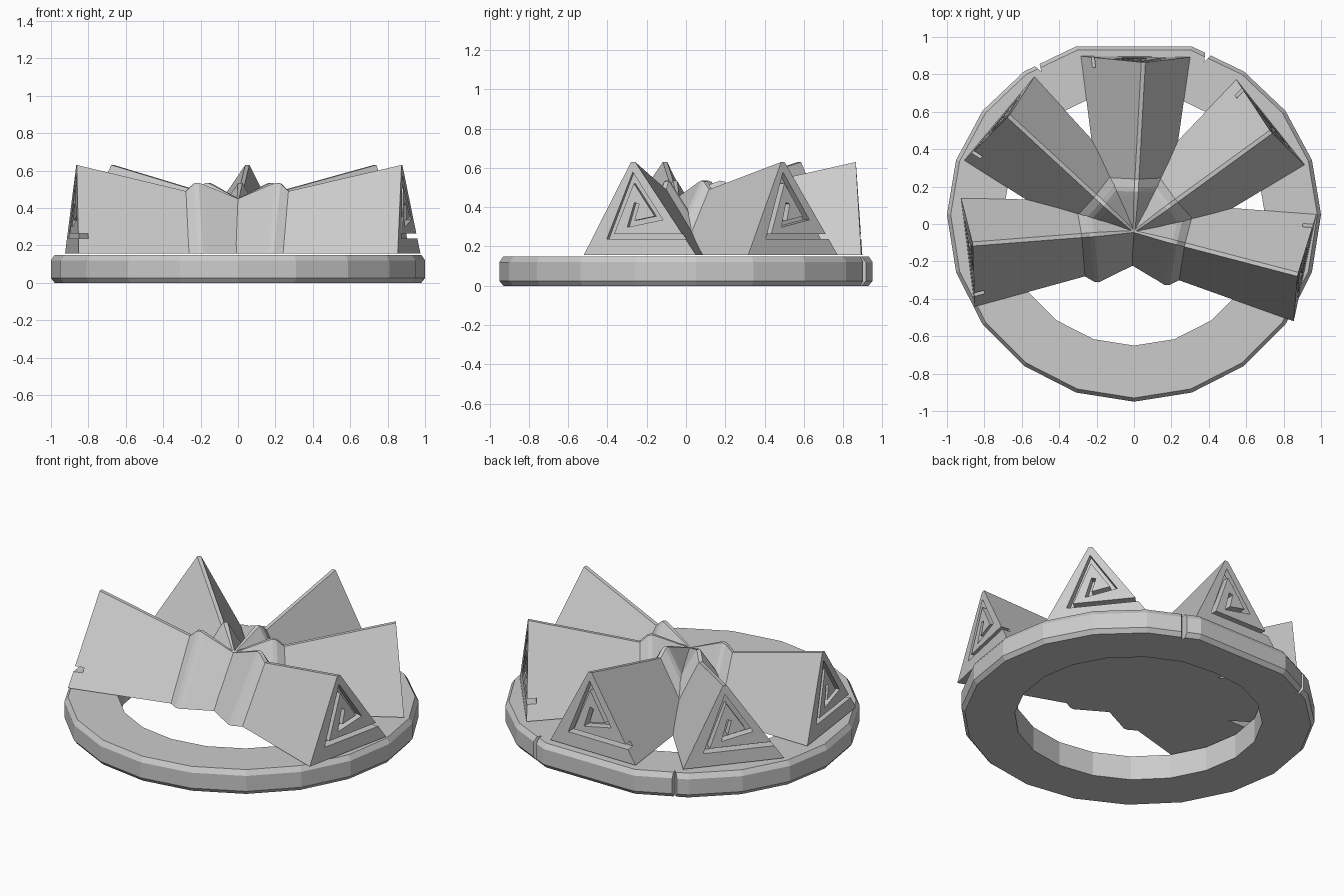
import bpy, bmesh
from math import sin, cos, radians, pi
from mathutils import Vector, Matrix

if "Cube" in bpy.data.objects:
    bpy.data.objects.remove(bpy.data.objects["Cube"])


def mesh_object(name, rings, closed=False):
    """Skin a list of equal-length vertex loops; closed joins last to first."""
    bm = bmesh.new()
    vs = [[bm.verts.new(p) for p in ring] for ring in rings]
    n, m = len(vs[0]), len(vs)
    for i in range(m if closed else m - 1):
        a, b = vs[i], vs[(i + 1) % m]
        for k in range(n):
            bm.faces.new((a[k], a[(k + 1) % n], b[(k + 1) % n], b[k]))
    if not closed:
        bm.faces.new(vs[0])
        bm.faces.new(vs[-1])
    bmesh.ops.recalc_face_normals(bm, faces=bm.faces)
    me = bpy.data.meshes.new(name)
    bm.to_mesh(me)
    bm.free()
    ob = bpy.data.objects.new(name, me)
    bpy.context.collection.objects.link(ob)
    return ob


def cut(ob, cutter):
    """Apply a boolean difference and delete the cutter."""
    cutter.hide_render = True
    mod = ob.modifiers.new("cut", 'BOOLEAN')
    mod.operation = 'DIFFERENCE'
    mod.solver = 'EXACT'
    mod.object = cutter
    bpy.context.view_layer.objects.active = ob
    bpy.ops.object.modifier_apply(modifier=mod.name)
    bpy.data.objects.remove(cutter)


# --- base ring: 20 sides, slightly flattened at the back
def ring_loop(r, z, flat):
    pts = []
    for k in range(20):
        a = -pi / 2 + k * pi / 10
        s = sin(a)
        y = 0.05 + r * (s * 0.946 if s > 0 else s)
        pts.append((r * cos(a), min(y, flat), z))
    return pts


ring = mesh_object("base_ring", [
    ring_loop(0.70, 0, 0.70), ring_loop(0.98, 0, 0.93), ring_loop(1.0, 0.025, 0.95),
    ring_loop(1.0, 0.12, 0.95), ring_loop(0.98, 0.15, 0.93), ring_loop(0.70, 0.15, 0.70)], True)

# small wedge notches in the back rim
for x, y, ang in ((0.375, 0.865, 65), (-0.495, 0.815, 122)):
    d = Vector((cos(radians(ang)), sin(radians(ang)), 0))
    t = Vector((-d.y, d.x, 0))
    p = Vector((x, y, 0))
    tri = [p, p + d * 0.12 + t * 0.04, p + d * 0.12 - t * 0.04]
    cut(ring, mesh_object("notch_cutter", [[q + Vector((0, 0, z)) for q in tri] for z in (-0.1, 0.3)]))


# --- spiral groove cutter: mitred strip on the arm's end face (t, z)
def groove_cutter(r_in, r_out, w=0.013):
    path = [Vector(p) for p in ((0.35, 0.25), (-0.155, 0.25), (-0.04, 0.55),
                                (0.095, 0.345), (-0.05, 0.315), (-0.02, 0.42))]
    left, right = [], []
    for i, p in enumerate(path):
        d0 = (p - path[i - 1]).normalized() if i else (path[1] - p).normalized()
        d1 = (path[i + 1] - p).normalized() if i < len(path) - 1 else d0
        n0, n1 = Vector((-d0.y, d0.x)), Vector((-d1.y, d1.x))
        off = (n0 + n1) * (w / (1 + n0.dot(n1)))
        left.append(p + off)
        right.append(p - off)
    return mesh_object("groove_cutter", [
        [(ri, l.x, l.y), (ro, l.x, l.y), (ro, q.x, q.y), (ri, q.x, q.y)]
        for l, q in zip(left, right) for ri, ro in ((r_in, r_out),)])


# --- five ridged arms fanning out from the hub: (r, half width, top z)
def arm(name, angle, length):
    sections = [(0, 0.17, 0.45), (0.19, 0.235, 0.525), (0.22, 0.246, 0.535),
                (0.245, 0.24, 0.53), (0.29, 0.205, 0.49), (length, 0.292, 0.63)]
    rings = []
    for r, h, top in sections:
        shift = -0.042 * r / length
        rt = r - 0.03 * r / length
        e = 0.011 if r else 0.005
        rings.append([(r, -h, 0.157), (r, h, 0.157),
                      (rt, shift + e, top), (rt, shift - e, top)])
    ob = mesh_object(name, rings)
    cut(ob, groove_cutter(length - 0.06, length + 0.2))
    ob.data.transform(Matrix.Translation((0, -0.04, 0)) @ Matrix.Rotation(radians(angle), 4, 'Z'))
    return ob


arm("arm_right", -12, 0.935)
arm("arm_back_right", 38.7, 0.935)
arm("arm_back", 89.5, 0.935)
arm("arm_back_left", 140, 0.94)
arm("arm_left", 187.2, 0.895)
